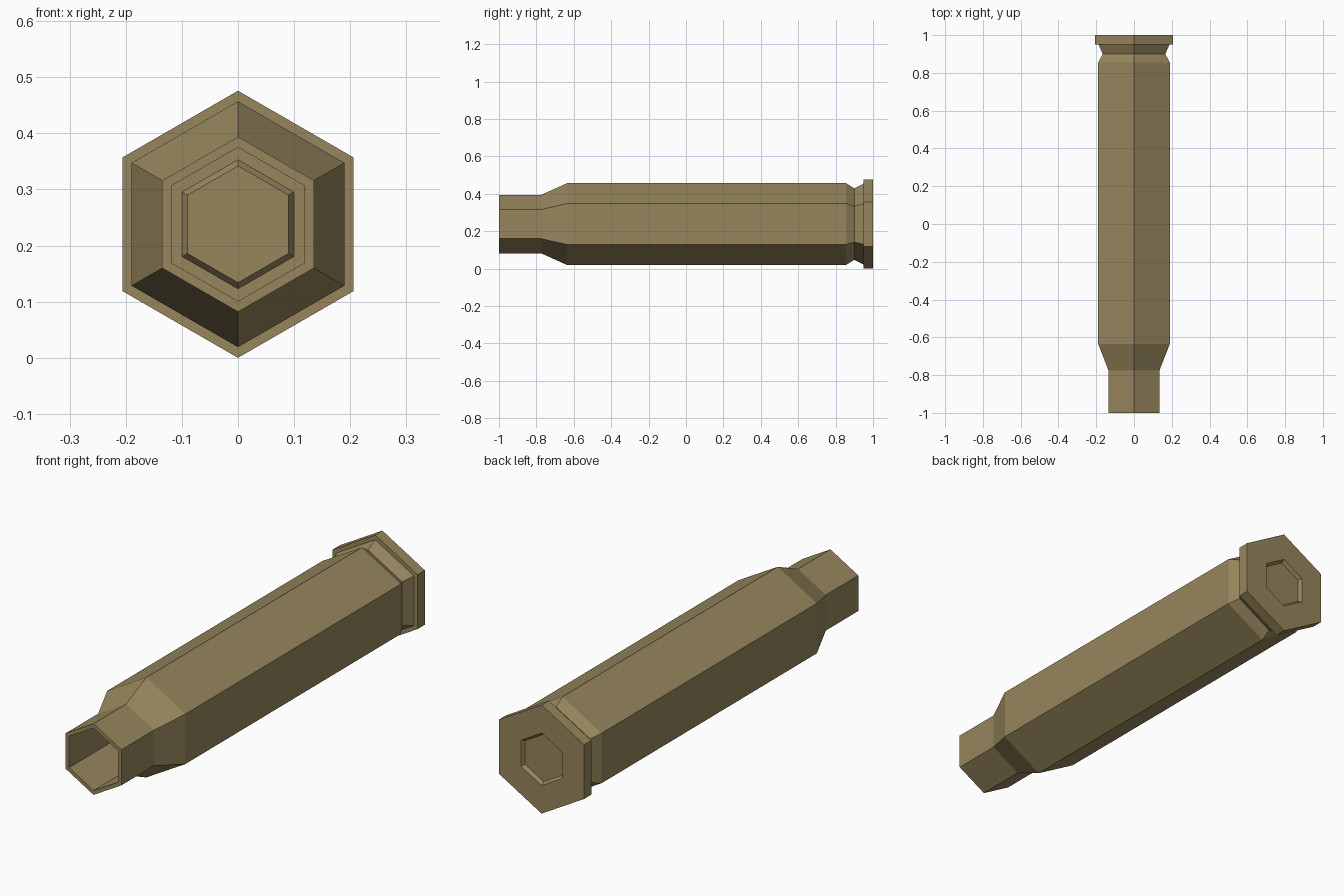
import bpy, bmesh
from math import sin, cos, pi

cube = bpy.data.objects.get("Cube")
if cube:
    bpy.data.objects.remove(cube)

SIDES = 6
CENTRE_Z = 0.238

brass = bpy.data.materials.new("dull brass")
colour = (0.31, 0.24, 0.11, 1)
brass.diffuse_color = colour
brass.use_nodes = True
brass.node_tree.nodes["Principled BSDF"].inputs["Base Color"].default_value = colour


def lathe_along_y(name, profile):
    """Sweep (radius, y) points around the long axis and cap both ends."""
    bm = bmesh.new()
    rings = []
    for radius, y in profile:
        angles = [2 * pi * i / SIDES for i in range(SIDES)]
        rings.append([bm.verts.new((radius * sin(a), y, CENTRE_Z + radius * cos(a)))
                      for a in angles])
    for a, b in zip(rings, rings[1:]):
        for i in range(SIDES):
            j = (i + 1) % SIDES
            bm.faces.new((a[i], a[j], b[j], b[i]))
    bm.faces.new(rings[0])
    bm.faces.new(rings[-1])
    bmesh.ops.recalc_face_normals(bm, faces=bm.faces)
    mesh = bpy.data.meshes.new(name)
    bm.to_mesh(mesh)
    bm.free()
    mesh.materials.append(brass)
    obj = bpy.data.objects.new(name, mesh)
    bpy.context.collection.objects.link(obj)
    return obj


# Bore, with a stepped floor
bore = [(0.104, 0.945), (0.115, 0.96), (0.137, 0.96), (0.137, -1)]
# Neck, shoulder, straight body and extraction groove
body = [(0.156, -1), (0.156, -0.775), (0.219, -0.635), (0.219, 0.855),
        (0.191, 0.9), (0.217, 0.95)]
# Rim and shallow primer recess in the base
rim = [(0.238, 0.95), (0.238, 1), (0.115, 1), (0.104, 0.985)]

lathe_along_y("casing", bore + body + rim)
